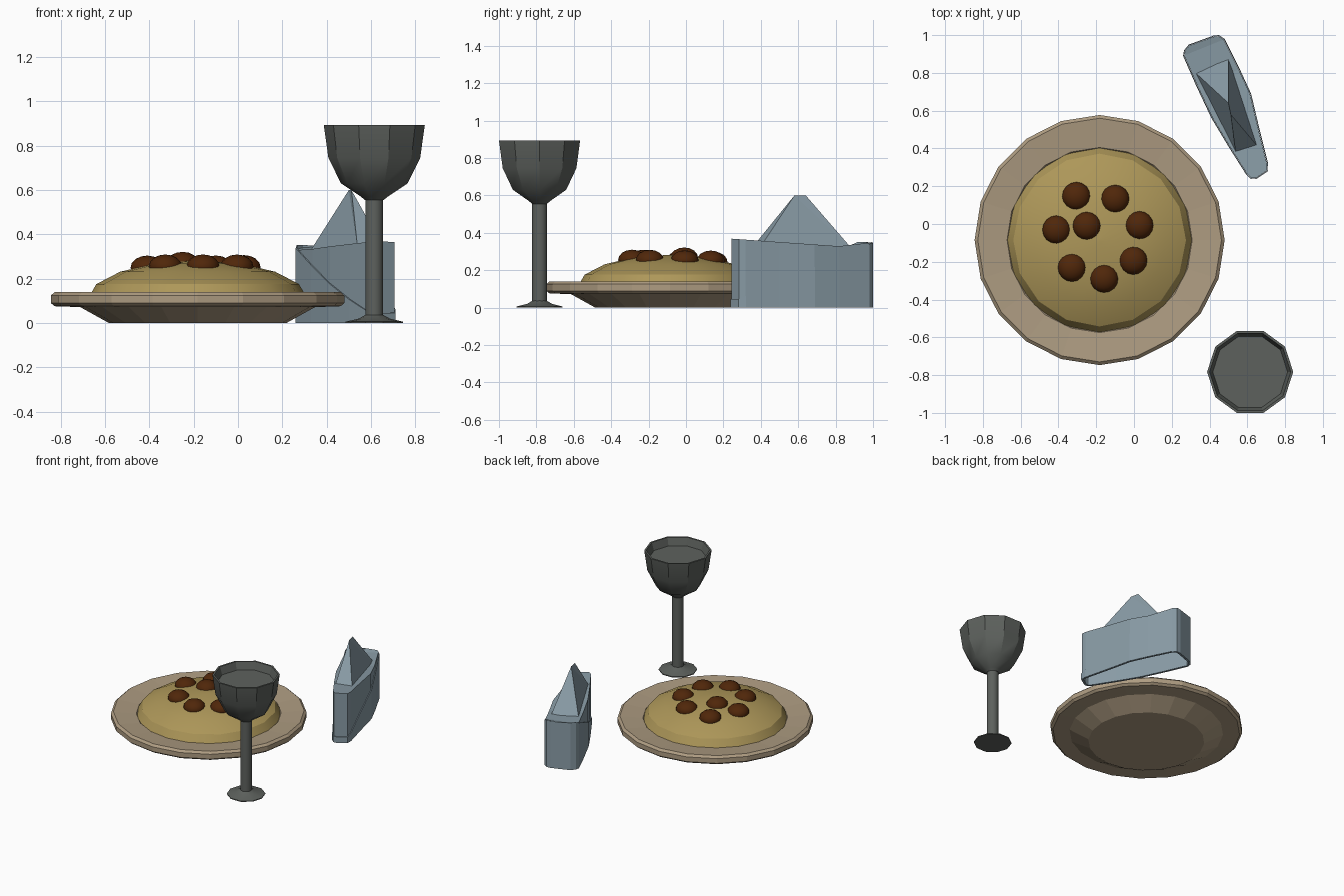
import bpy, bmesh
from math import cos, sin, pi, sqrt, radians
from mathutils import Vector

if "Cube" in bpy.data.objects:
    bpy.data.objects.remove(bpy.data.objects["Cube"])


def mat(name, rgb):
    m = bpy.data.materials.new(name)
    m.diffuse_color = (*rgb, 1)
    m.use_nodes = True
    m.node_tree.nodes["Principled BSDF"].inputs["Base Color"].default_value = m.diffuse_color
    return m


PLATE = mat("stoneware", (0.42, 0.33, 0.22))
FOOD = mat("pasta_yellow", (0.42, 0.31, 0.10))
MEAT = mat("meat_brown", (0.08, 0.02, 0.003))
DARK = mat("dark_grey", (0.11, 0.12, 0.11))
CLOTH = mat("cloth_blue", (0.25, 0.33, 0.38))


def make(name, verts, faces, material, smooth=False):
    me = bpy.data.meshes.new(name)
    me.from_pydata(verts, [], faces)
    bm = bmesh.new()
    bm.from_mesh(me)
    bmesh.ops.recalc_face_normals(bm, faces=bm.faces)
    bm.to_mesh(me)
    bm.free()
    me.materials.append(material)
    ob = bpy.data.objects.new(name, me)
    bpy.context.collection.objects.link(ob)
    if smooth:
        bpy.ops.object.select_all(action='DESELECT')
        ob.select_set(True)
        bpy.context.view_layer.objects.active = ob
        bpy.ops.object.shade_smooth_by_angle(angle=radians(30))
    return ob


def stack(name, rings, material, caps=True, smooth=False):
    """Bridge equal-sized rings of points; cap both ends or join last to first."""
    n, m = len(rings[0]), len(rings)
    verts = [p for r in rings for p in r]
    faces = [(k * n + i, k * n + (i + 1) % n, (k + 1) % m * n + (i + 1) % n, (k + 1) % m * n + i)
             for k in range(m - 1 if caps else m) for i in range(n)]
    if caps:
        faces += [tuple(range(n)), tuple(range(len(verts) - n, len(verts)))]
    return make(name, verts, faces, material, smooth)


def lathe(name, center, profile, sides, material, smooth=False):
    rings = [[(center[0] + r * cos(2 * pi * i / sides), center[1] + r * sin(2 * pi * i / sides), z)
              for i in range(sides)] for r, z in profile]
    return stack(name, rings, material, True, smooth)


# Plate with broad rim
PC = (-0.182, -0.085)
lathe("plate", PC, [(0.40, 0), (0.53, 0.072), (0.645, 0.076), (0.662, 0.09), (0.662, 0.125),
                    (0.645, 0.14), (0.49, 0.125), (0.40, 0.02)], 20, PLATE)

# Mound of pasta: upper half of a flattened sphere
Z0, H, R = 0.11, 0.172, 0.495
dome = [(0.39, 0.022), (0.46, 0.08)]
dome += [(R * cos(a * pi / 16), Z0 + H * sin(a * pi / 16)) for a in (0, 2, 4, 6, 7.9)]
lathe("pasta_mound", PC, dome, 16, FOOD, True)

# Meatballs sunk into the mound
balls = [(-0.305, 0.147), (-0.10, 0.132), (-0.41, -0.03), (-0.25, -0.01),
         (0.027, -0.007), (-0.005, -0.193), (-0.328, -0.23), (-0.158, -0.288)]
for x, y in balls:
    d2 = ((x - PC[0]) ** 2 + (y - PC[1]) ** 2) / R ** 2
    z = Z0 + H * sqrt(1 - d2) - 0.012
    bpy.ops.mesh.primitive_uv_sphere_add(segments=16, ring_count=8, radius=1, location=(x, y, z))
    ob = bpy.context.object
    ob.name = "meatball"
    ob.scale = (0.075, 0.075, 0.055)
    ob.data.materials.append(MEAT)
    bpy.ops.object.shade_smooth()

# Goblet: foot, stem, faceted cup and the drink inside
GC = (0.615, -0.783)
lathe("goblet_foot", GC, [(0.13, 0), (0.13, 0.006), (0.07, 0.02), (0.04, 0.037)], 10, DARK, True)
lathe("goblet_stem", GC, [(0.04, 0.03), (0.04, 0.56)], 16, DARK, True)
lathe("goblet_cup", GC, [(0.042, 0.555), (0.06, 0.57), (0.15, 0.63), (0.207, 0.745), (0.228, 0.893),
                         (0.215, 0.893), (0.198, 0.835)], 10, DARK, True)
lathe("drink", GC, [(0.195, 0.82), (0.195, 0.838)], 10, DARK)

# Napkin outline seen from above, clockwise
outline = [(0.26, 0.89), (0.265, 0.92), (0.29, 0.95), (0.42, 0.997), (0.45, 1.0), (0.48, 0.98),
           (0.56, 0.82), (0.62, 0.69), (0.665, 0.50), (0.71, 0.32), (0.71, 0.28), (0.645, 0.237),
           (0.62, 0.237), (0.595, 0.26), (0.50, 0.41), (0.41, 0.56), (0.33, 0.73)]
n = len(outline)


def inset(d, zf):
    pts = []
    for i in range(n):
        t = Vector(outline[(i + 1) % n]) - Vector(outline[i - 1])
        t.normalize()
        x, y = outline[i][0] + d * t.y, outline[i][1] - d * t.x
        pts.append((x, y, zf(x, y)))
    return pts


def band_top(x, y):
    return max(0.368 - 0.07 * (y - 0.25), 0.325 + 0.2 * (y - 0.87))


def wrap_top(x, y):
    right = x - 0.62 > -0.45 * (y - 0.24)
    slope = 0.42 if right else 0.48
    return min(0.352, max(0.045, 0.05 + (y - 0.29) * slope))


def floor(x, y):
    return 0.0


# Folded band: open below, closed on top
band = stack("napkin_band", [inset(0.016, floor), inset(0.006, floor), inset(0.006, band_top),
                             inset(0.016, lambda x, y: band_top(x, y) - 0.01)], CLOTH, False)
make("napkin_top", inset(0.006, lambda x, y: band_top(x, y)),
     [(0, 1, 2, 3, 4, 5), (0, 5, 6, 16), (16, 6, 7, 15), (15, 7, 8, 14), (14, 8, 9, 13),
      (13, 9, 10, 11, 12)], CLOTH)

# Lower outer wrap that climbs towards the back
stack("napkin_wrap", [inset(0, floor), inset(0, wrap_top), inset(0.005, wrap_top),
                      inset(0.005, floor)], CLOTH, False)

# Pointed peak of the napkin
make("napkin_peak",
     [(0.31, 0.815, 0.30), (0.50, 0.90, 0.30), (0.66, 0.405, 0.335), (0.54, 0.365, 0.335),
      (0.50, 0.64, 0.60), (0.512, 0.58, 0.60)],
     [(0, 1, 4), (1, 5, 4), (1, 2, 5), (2, 3, 5), (3, 4, 5), (3, 0, 4), (0, 3, 2, 1)], CLOTH)
